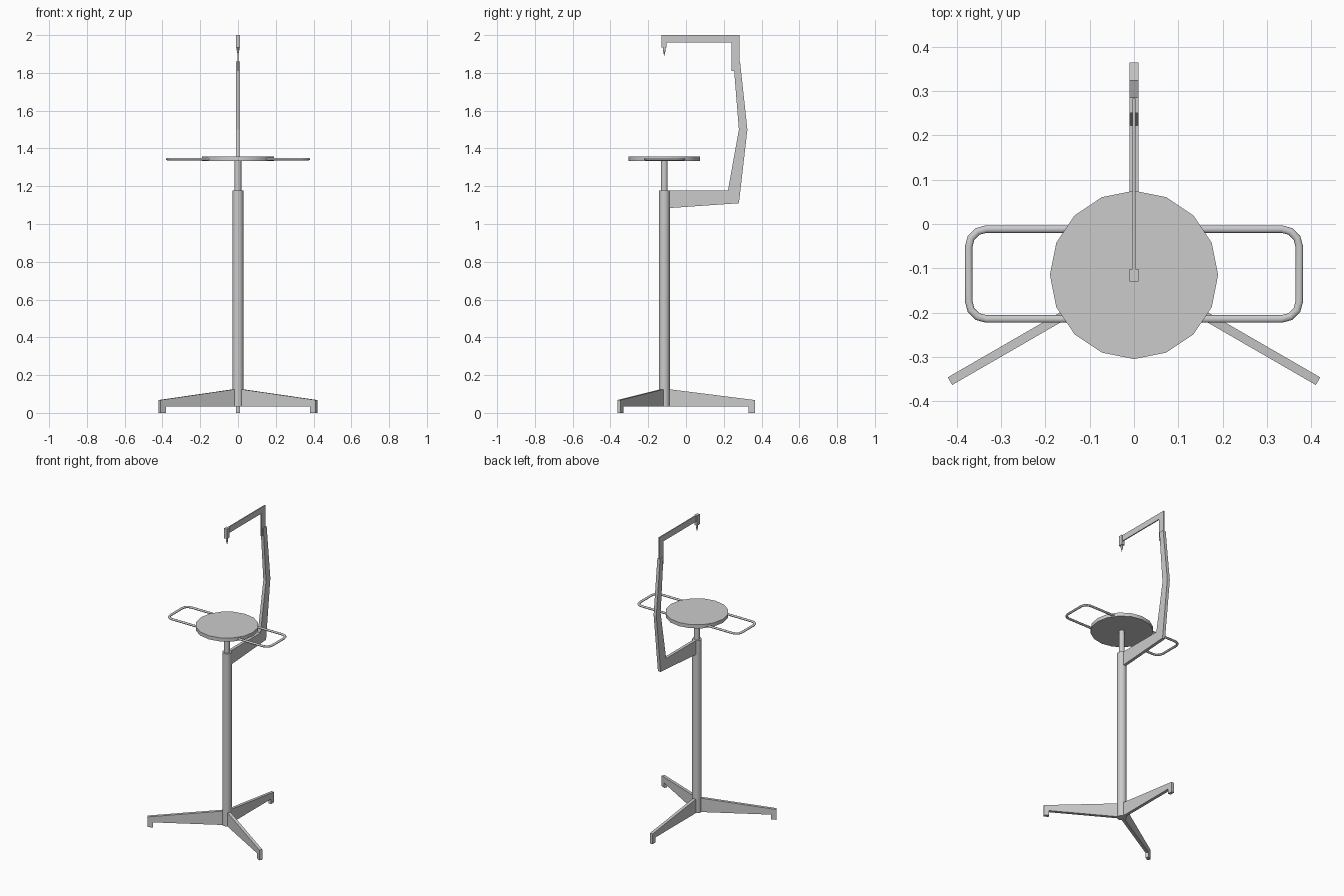
import bpy, bmesh
from math import pi, sin, cos, radians
from mathutils import Matrix, Vector

if "Cube" in bpy.data.objects:
    bpy.data.objects.remove(bpy.data.objects["Cube"])

AXIS_Y = -0.115  # y of the vertical column axis


def link(name, bm):
    bmesh.ops.recalc_face_normals(bm, faces=bm.faces)
    mesh = bpy.data.meshes.new(name)
    bm.to_mesh(mesh)
    bm.free()
    obj = bpy.data.objects.new(name, mesh)
    bpy.context.collection.objects.link(obj)
    return obj


def smooth(obj):
    bpy.ops.object.select_all(action='DESELECT')
    obj.select_set(True)
    bpy.context.view_layer.objects.active = obj
    bpy.ops.object.shade_smooth_by_angle(angle=radians(30))


def cylinder(name, r_bottom, r_top, z0, z1, sides=16):
    bm = bmesh.new()
    bmesh.ops.create_cone(bm, cap_ends=True, segments=sides,
                          radius1=r_bottom, radius2=r_top, depth=z1 - z0,
                          matrix=Matrix.Translation((0, AXIS_Y, (z0 + z1) / 2)))
    obj = link(name, bm)
    smooth(obj)
    return obj


def slab(name, profile, width):
    """Extrude a (y, z) outline across x, centred on x = 0."""
    bm = bmesh.new()
    face = bm.faces.new([bm.verts.new((-width / 2, y, z)) for y, z in profile])
    new = bmesh.ops.extrude_face_region(bm, geom=[face])["geom"]
    bmesh.ops.translate(bm, vec=(width, 0, 0),
                        verts=[v for v in new if isinstance(v, bmesh.types.BMVert)])
    return link(name, bm)


# column, inner post and round table
cylinder("column", 0.029, 0.029, 0.033, 1.177)
cylinder("inner_post", 0.018, 0.018, 1.17, 1.336)
cylinder("round_table", 0.19, 0.19, 1.333, 1.357)

# three tapered legs with small feet
leg_profile = [(0.01, 0.127), (0.48, 0.068), (0.48, 0), (0.447, 0),
               (0.447, 0.033), (0.01, 0.033)]
for i in range(3):
    leg = slab(f"leg_{i + 1}", leg_profile, 0.02)
    leg.location.y = AXIS_Y
    leg.rotation_euler.z = i * 2 * pi / 3

# bent support arm behind the table
slab("support_arm", [(-0.095, 1.177), (-0.095, 1.084), (0.28, 1.11),
                     (0.325, 1.5), (0.286, 1.86), (0.251, 1.86),
                     (0.28, 1.5), (0.222, 1.177)], 0.02)

# thin upper bracket reaching over the table
slab("upper_bracket", [(-0.11, 2.0), (0.283, 2.0), (0.283, 1.81),
                       (0.24, 1.81), (0.24, 1.96), (-0.11, 1.96)], 0.007)

# pointer head and tip
slab("pointer_head", [(-0.13, 2.0), (-0.102, 2.0), (-0.102, 1.934),
                      (-0.13, 1.934)], 0.021)
cylinder("pointer_shaft", 0.007, 0.007, 1.92, 1.936, 12)
cylinder("pointer_tip", 0.007, 0.0005, 1.89, 1.92, 12).scale = (1, 1, 1)
tip = bpy.data.objects["pointer_tip"]
tip.data.transform(Matrix.Translation((0, 0, 3.81)) @ Matrix.Scale(-1, 4, (0, 0, 1)))
tip.data.flip_normals()

# bent tube handles on both sides
for name, side in (("left_handle", -1), ("right_handle", 1)):
    r, xo, y0, y1 = 0.04, 0.3735, -0.2145, -0.0115
    path = [(0.13, y0)]
    path += [(xo - r + r * sin(a), y0 + r - r * cos(a))
             for a in (k * pi / 6 for k in range(4))]
    path += [(xo - r + r * cos(a), y1 - r + r * sin(a))
             for a in (k * pi / 6 for k in range(4))]
    path.append((0.13, y1))
    curve = bpy.data.curves.new(name, 'CURVE')
    curve.dimensions = '3D'
    curve.bevel_depth = 0.0085
    curve.bevel_resolution = 2
    curve.use_fill_caps = True
    spline = curve.splines.new('POLY')
    spline.points.add(len(path) - 1)
    for point, (x, y) in zip(spline.points, path):
        point.co = (side * x, y, 0, 1)
    handle = bpy.data.objects.new(name, curve)
    bpy.context.collection.objects.link(handle)
    handle.location.z = 1.343
    handle.scale.z = 0.75
